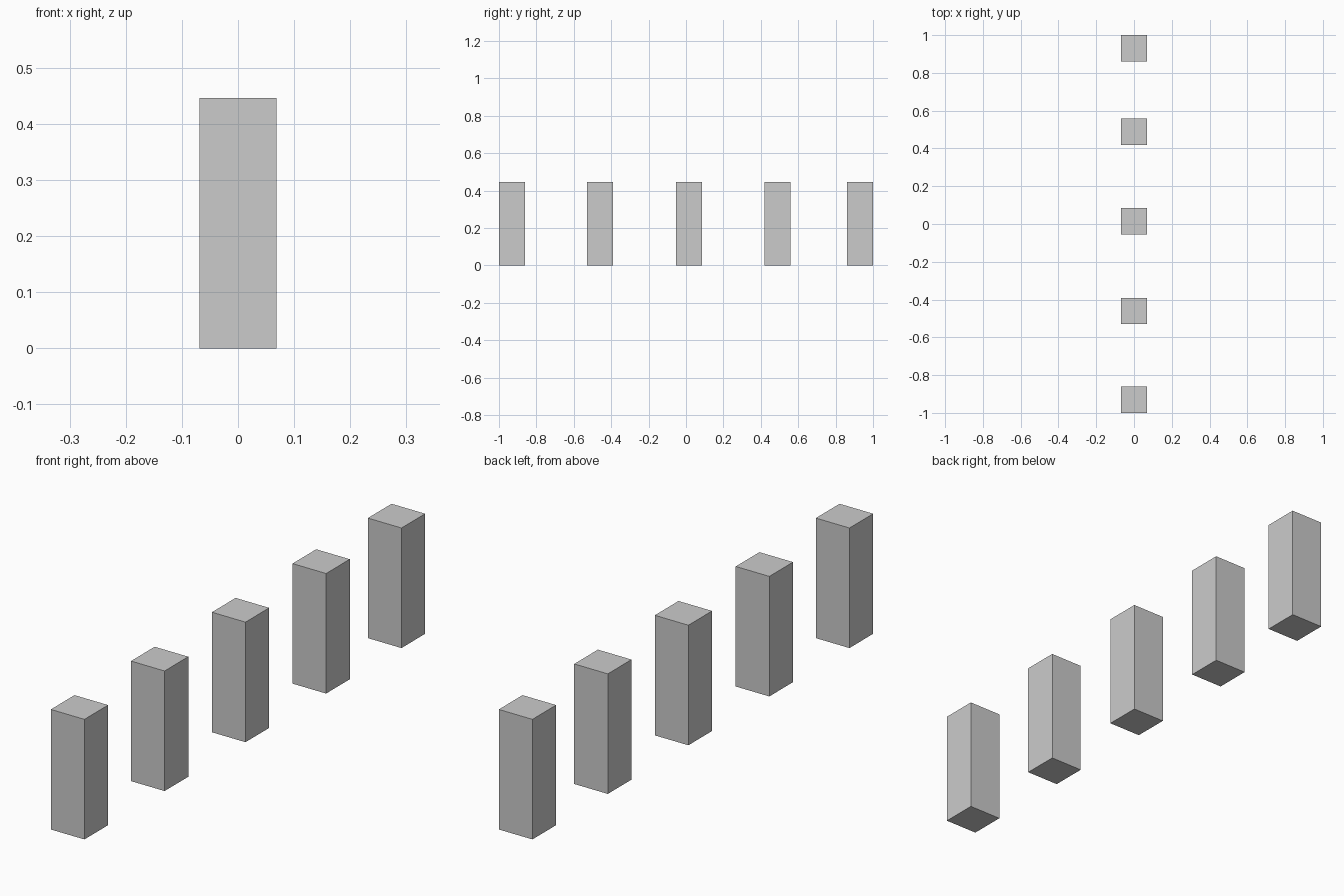
import bpy

if "Cube" in bpy.data.objects:
    bpy.data.objects.remove(bpy.data.objects["Cube"])

WIDTH, DEPTH, HEIGHT = 0.138, 0.139, 0.446

# Row of separate square posts, front to back (centre positions along y)
for i, y in enumerate((-0.9305, -0.46, 0.015, 0.488, 0.9305), start=1):
    bpy.ops.mesh.primitive_cube_add(size=1, location=(0, y, HEIGHT / 2))
    post = bpy.context.object
    post.name = f"post_{i}"
    post.scale = (WIDTH, DEPTH, HEIGHT)
    bpy.ops.object.transform_apply(location=False, rotation=False, scale=True)
